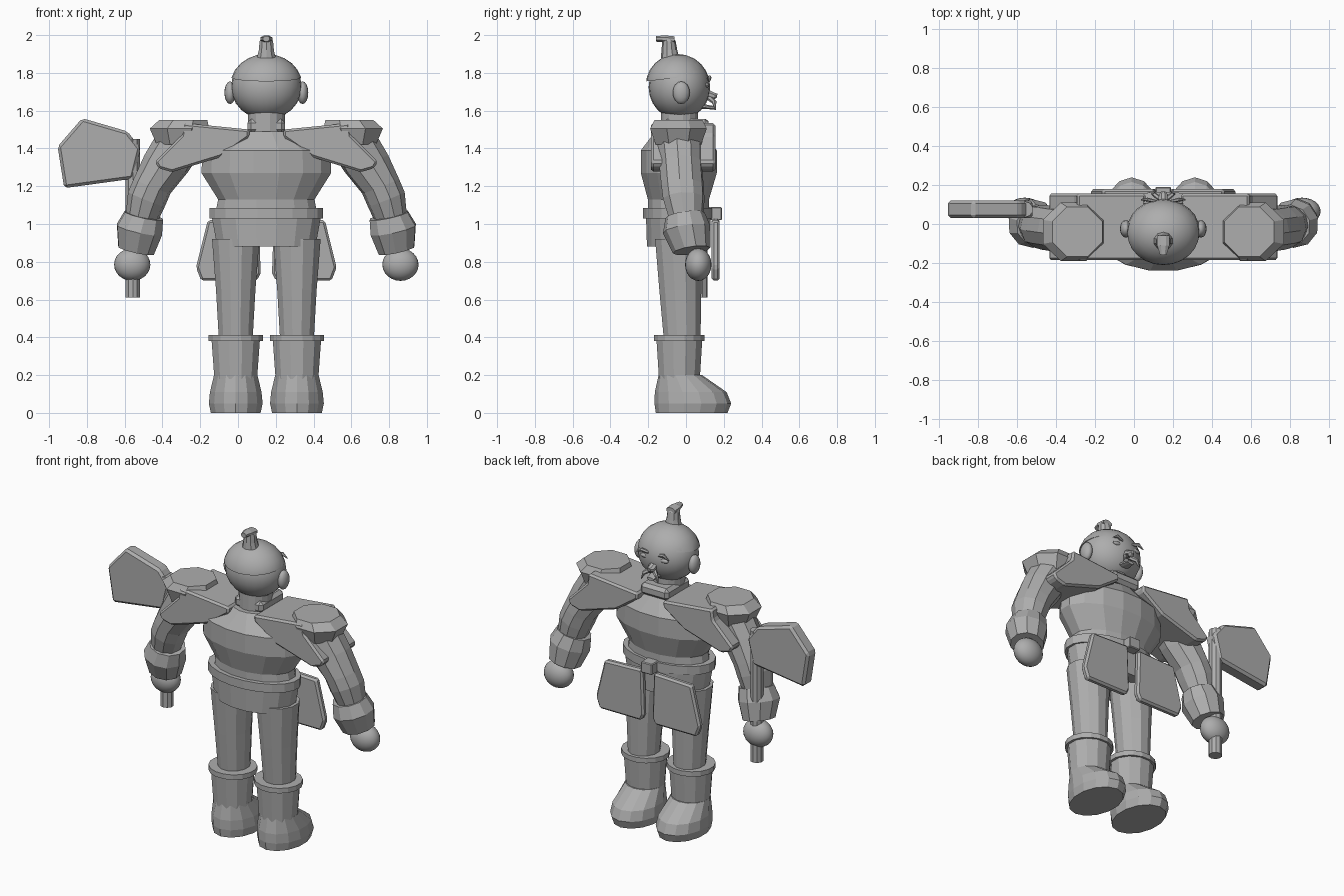
import bpy, bmesh, math
from mathutils import Vector

if "Cube" in bpy.data.objects:
    bpy.data.objects.remove(bpy.data.objects["Cube"])

CX = 0.15  # body centre line
grey = bpy.data.materials.new("stone_grey")
grey.diffuse_color = (0.42, 0.42, 0.42, 1)
grey.use_nodes = True
grey.node_tree.nodes["Principled BSDF"].inputs["Base Color"].default_value = grey.diffuse_color


def finish(name, bm, smooth=False, bevel=0):
    bmesh.ops.recalc_face_normals(bm, faces=bm.faces)
    me = bpy.data.meshes.new(name)
    bm.to_mesh(me)
    bm.free()
    me.materials.append(grey)
    ob = bpy.data.objects.new(name, me)
    bpy.context.collection.objects.link(ob)
    if smooth:
        me.shade_smooth()
    if bevel:
        m = ob.modifiers.new("bevel", 'BEVEL')
        m.width, m.segments = bevel, 1
    return ob


def loft(name, rings, n=12, axis=(0, 0, 1), smooth=False, turn=0.5):
    """Skin rings of (x, y, z, rx, ry) set square to the axis."""
    bm = bmesh.new()
    q = Vector((0, 0, 1)).rotation_difference(Vector(axis).normalized())
    loops = []
    for x, y, z, rx, ry in rings:
        loop = []
        for i in range(n):
            a = math.tau * (i + turn) / n
            loop.append(bm.verts.new(Vector((x, y, z)) + q @ Vector((rx * math.cos(a), ry * math.sin(a), 0))))
        loops.append(loop)
    for a, b in zip(loops, loops[1:]):
        for i in range(n):
            j = (i + 1) % n
            bm.faces.new((a[i], a[j], b[j], b[i]))
    bm.faces.new(loops[0])
    bm.faces.new(loops[-1])
    return finish(name, bm, smooth)


def slab(name, pts, y0, y1, bevel=0.012):
    """Extrude an x/z outline from y0 to y1."""
    bm = bmesh.new()
    face = bm.faces.new([bm.verts.new((x, y0, z)) for x, z in pts])
    r = bmesh.ops.extrude_face_region(bm, geom=[face])
    for v in r["geom"]:
        if isinstance(v, bmesh.types.BMVert):
            v.co.y = y1
    return finish(name, bm, bevel=bevel)


def ball(name, c, r, cut=None, seg=24):
    """Ellipsoid, optionally keeping only the part above a plane."""
    bm = bmesh.new()
    bmesh.ops.create_uvsphere(bm, u_segments=seg, v_segments=seg // 2, radius=1)
    for v in bm.verts:
        v.co = Vector([c[i] + r[i] * v.co[i] for i in range(3)])
    if cut:
        bmesh.ops.bisect_plane(bm, geom=bm.verts[:] + bm.edges[:] + bm.faces[:],
                               plane_co=cut[0], plane_no=cut[1], clear_inner=True)
        bmesh.ops.holes_fill(bm, edges=[e for e in bm.edges if e.is_boundary])
    ob = finish(name, bm)
    ob.data.shade_smooth()
    bpy.context.view_layer.objects.active = ob
    ob.select_set(True)
    bpy.ops.object.shade_smooth_by_angle(angle=math.radians(40))
    ob.select_set(False)
    return ob


# torso, waist, belt, hips
loft("torso", [(CX, -.04, 1.08, .27, .165), (CX, -.04, 1.13, .26, .165), (CX, -.038, 1.27, .35, .205),
               (CX, -.038, 1.39, .345, .205), (CX, -.035, 1.49, .14, .13)], 16)
loft("belt", [(CX, -.045, 1.03, .305, .185), (CX, -.045, 1.085, .305, .185)], 20)
loft("hips", [(CX, -.04, .88, .265, .17), (CX, -.04, 1.04, .295, .175)], 16)
slab("buckle", [(CX - .04, 1.02), (CX + .04, 1.02), (CX + .04, 1.09), (CX - .04, 1.09)], .1, .19, .005)

# neck and collar
loft("neck", [(CX, -.035, 1.46, .1, .1), (CX, -.035, 1.59, .1, .1)], 16)
slab("collar", [(CX - .1, 1.48), (CX + .1, 1.48), (CX + .1, 1.555), (CX - .1, 1.555)], -.12, .12, .02)

# head, hair cap, topknot
ball("head", (CX, -.035, 1.725), (.187, .163, .172))
ball("hair_cap", (CX, -.045, 1.735), (.19, .168, .165), ((CX, -.045, 1.775), (0, -.12, 1)))
loft("topknot", [(CX, -.085, 1.88, .052, .048), (CX, -.088, 1.92, .042, .042),
                 (CX, -.09, 1.965, .038, .036), (CX, -.095, 1.985, .03, .03)], 10)
loft("topknot_tip", [(CX, -.06, 1.975, .034, .02), (CX, -.11, 1.98, .034, .02), (CX, -.158, 1.98, .018, .016)],
     8, (0, -1, 0))

# nose and open mouth
loft("nose", [(CX, .09, 1.70, .03, .025), (CX, .15, 1.675, .024, .02), (CX, .165, 1.68, .012, .012)], 8, (0, 1, -.2))
loft("lower_lip", [(CX, .07, 1.625, .04, .015), (CX, .15, 1.615, .025, .01)], 8, (0, 1, 0))

for s, side in ((-1, "left"), (1, "right")):
    def X(d):
        return CX + s * d

    def mirrored(pts):
        return [(X(d), z) for d, z in pts]

    # ears, eyes, brows, moustache tips
    ball("ear_" + side, (X(.192), -.025, 1.695), (.03, .045, .06), seg=16)
    ball("eye_" + side, (X(.07), .11, 1.735), (.032, .012, .013), seg=12)
    loft("brow_" + side, [(X(.035), .115, 1.765, .01, .008), (X(.08), .125, 1.775, .012, .01),
                          (X(.115), .125, 1.755, .003, .003)], 6, (s, 0, 0))
    loft("moustache_" + side, [(X(.012), .125, 1.665, .016, .014), (X(.045), .15, 1.645, .013, .012),
                               (X(.06), .155, 1.605, .003, .003)], 6, (s, .3, -.8))

    # shoulder plate and cap
    slab("shoulder_plate_" + side, mirrored([(.09, 1.46), (.09, 1.5), (.44, 1.535), (.45, 1.47), (.59, 1.33),
                                             (.57, 1.295), (.5, 1.275), (.24, 1.355)]), -.185, .155)
    loft("shoulder_cap_" + side, [(X(.46), -.04, 1.42, .13, .13), (X(.46), -.04, 1.505, .17, .162),
                                  (X(.44), -.04, 1.55, .138, .138)], 8)

    # arm, forearm guard, hand
    loft("arm_" + side, [(X(.43), -.04, 1.48, .13, .125), (X(.53), -.03, 1.32, .125, .115),
                         (X(.605), -.018, 1.2, .105, .115), (X(.635), -.012, 1.13, .105, .112),
                         (X(.665), 0, 1.02, .085, .09)], 10, (s * .4, .04, -1))
    loft("forearm_guard_" + side, [(X(.648), -.005, 1.045, .105, .108), (X(.672), .003, .97, .127, .127),
                                   (X(.69), .03, .86, .1, .1)], 10, (s * .22, .15, -1))
    ball("hand_" + side, (X(.71), .065, .785), (.096, .07, .086))

    # front hip plates
    slab("hip_plate_" + side, mirrored([(.04, 1.03), (.31, 1.02), (.372, .77), (.345, .7), (.05, .7), (.03, .74)]),
         .135, .178)

    # leg and boot
    L = X(.162)
    loft("leg_" + side, [(L, -.02, .38, .092, .1), (L, -.03, .65, .108, .115), (L, -.04, .92, .13, .128)], 12)
    loft("boot_cuff_" + side, [(L, -.035, .38, .146, .136), (L, -.035, .412, .146, .136)], 16)
    loft("boot_shaft_" + side, [(L, -.035, .18, .117, .112), (L, -.035, .38, .132, .125)], 12)
    loft("foot_" + side, [(L, .03, 0, .135, .19), (L, .036, .05, .146, .203), (L, .025, .11, .14, .19),
                          (L, -.03, .2, .118, .115)], 14)

# axe
loft("axe_handle", [(-.557, .075, .61, .04, .04), (-.557, .075, 1.45, .04, .04)], 10)
slab("axe_blade", [(-.825, 1.56), (-.585, 1.49), (-.515, 1.4), (-.555, 1.24), (-.92, 1.19), (-.955, 1.41)],
     .03, .12, .015)
